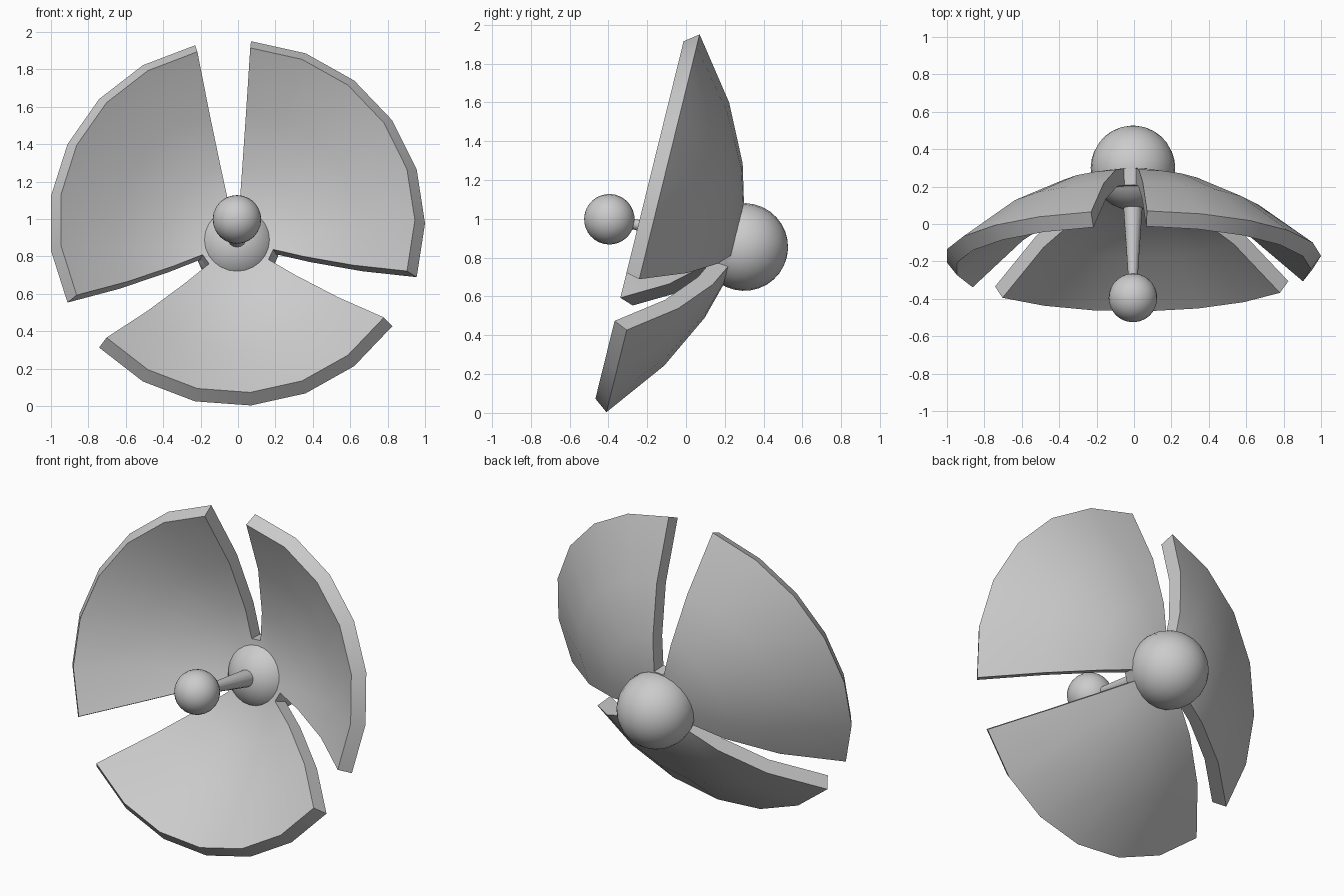
import bpy, bmesh, math
from mathutils import Vector, Matrix

if "Cube" in bpy.data.objects:
    bpy.data.objects.remove(bpy.data.objects["Cube"])

TILT = math.radians(13.86)
X0 = -0.0056
RIM = Vector((X0, -0.17, 0.977))            # centre of the rim circle
AXIS = Vector((0, -math.cos(TILT), math.sin(TILT)))
UP = Vector((0, math.sin(TILT), math.cos(TILT)))
SIDE = Vector((1, 0, 0))
SEGS, THICK, K = 21, 0.09, 0.445


def finish(bm, name, angle=30):
    bmesh.ops.recalc_face_normals(bm, faces=bm.faces)
    me = bpy.data.meshes.new(name)
    bm.to_mesh(me)
    bm.free()
    ob = bpy.data.objects.new(name, me)
    bpy.context.collection.objects.link(ob)
    bpy.ops.object.select_all(action='DESELECT')
    ob.select_set(True)
    bpy.context.view_layer.objects.active = ob
    bpy.ops.object.shade_smooth_by_angle(angle=math.radians(angle))
    return ob


def dish():
    # parabolic back profile and its offset front profile
    radii = [0.22, 0.41, 0.70, 1.0056]
    back = [Vector((r, K * (r * r - radii[-1] ** 2))) for r in radii]
    pts = [Vector((0, back[0].y - 0.02))] + back
    front = []
    for i in range(1, len(pts)):
        t = (pts[i] - pts[i - 1]).normalized()
        if i + 1 < len(pts):
            t = (t + (pts[i + 1] - pts[i]).normalized()).normalized()
        front.append(pts[i] + Vector((-t.y, t.x)) * THICK)

    bm = bmesh.new()

    def rings(profile):
        out = []
        for r, a in profile:
            ring = []
            for k in range(SEGS):
                ang = 2 * math.pi * k / SEGS
                ring.append(bm.verts.new(RIM + AXIS * a + (SIDE * math.cos(ang) + UP * math.sin(ang)) * r))
            out.append(ring)
        return out

    rb, rf = rings(back), rings(front)
    n = len(radii)
    solid = lambda k: k % 7 != 5               # every seventh sector is a slot
    for k in range(SEGS):
        j = (k + 1) % SEGS
        if not solid(k):
            # wall closing the centre disc inside the slot
            bm.faces.new((rb[0][k], rb[0][j], rf[0][j], rf[0][k]))
            continue
        for i in range(n - 1):
            for s in (rb, rf):
                bm.faces.new((s[i][k], s[i][j], s[i + 1][j], s[i + 1][k]))
        bm.faces.new((rb[-1][k], rb[-1][j], rf[-1][j], rf[-1][k]))
        # radial side walls of the petal
        for e, nb in ((k, k - 1), (j, k + 1)):
            if not solid(nb):
                for i in range(n - 1):
                    bm.faces.new((rb[i][e], rb[i + 1][e], rf[i + 1][e], rf[i][e]))
    # centre disc
    for s, prof, d in ((rb, back, -0.02), (rf, front, -0.02)):
        c = bm.verts.new(RIM + AXIS * (prof[0].y + d))
        for k in range(SEGS):
            bm.faces.new((c, s[0][k], s[0][(k + 1) % SEGS]))
    finish(bm, "petal_dish")


def aligned(direction, loc):
    return Matrix.Translation(loc) @ direction.to_track_quat('Z', 'Y').to_matrix().to_4x4()


def ball(name, loc, r):
    bm = bmesh.new()
    bmesh.ops.create_uvsphere(bm, u_segments=24, v_segments=16, radius=r, matrix=aligned(AXIS, loc))
    finish(bm, name, 40)


dish()

# hub, feed horn ball and tapered arm
hub = Vector((X0, 0.30, 0.855))
tip = Vector((X0, -0.395, 0.998))
ball("hub", hub, 0.226)
ball("feed_ball", tip, 0.13)
bm = bmesh.new()
bmesh.ops.create_cone(bm, cap_ends=True, segments=16, radius1=0.065, radius2=0.018,
                      depth=(tip - hub).length, matrix=aligned(tip - hub, (hub + tip) / 2))
finish(bm, "feed_arm")
